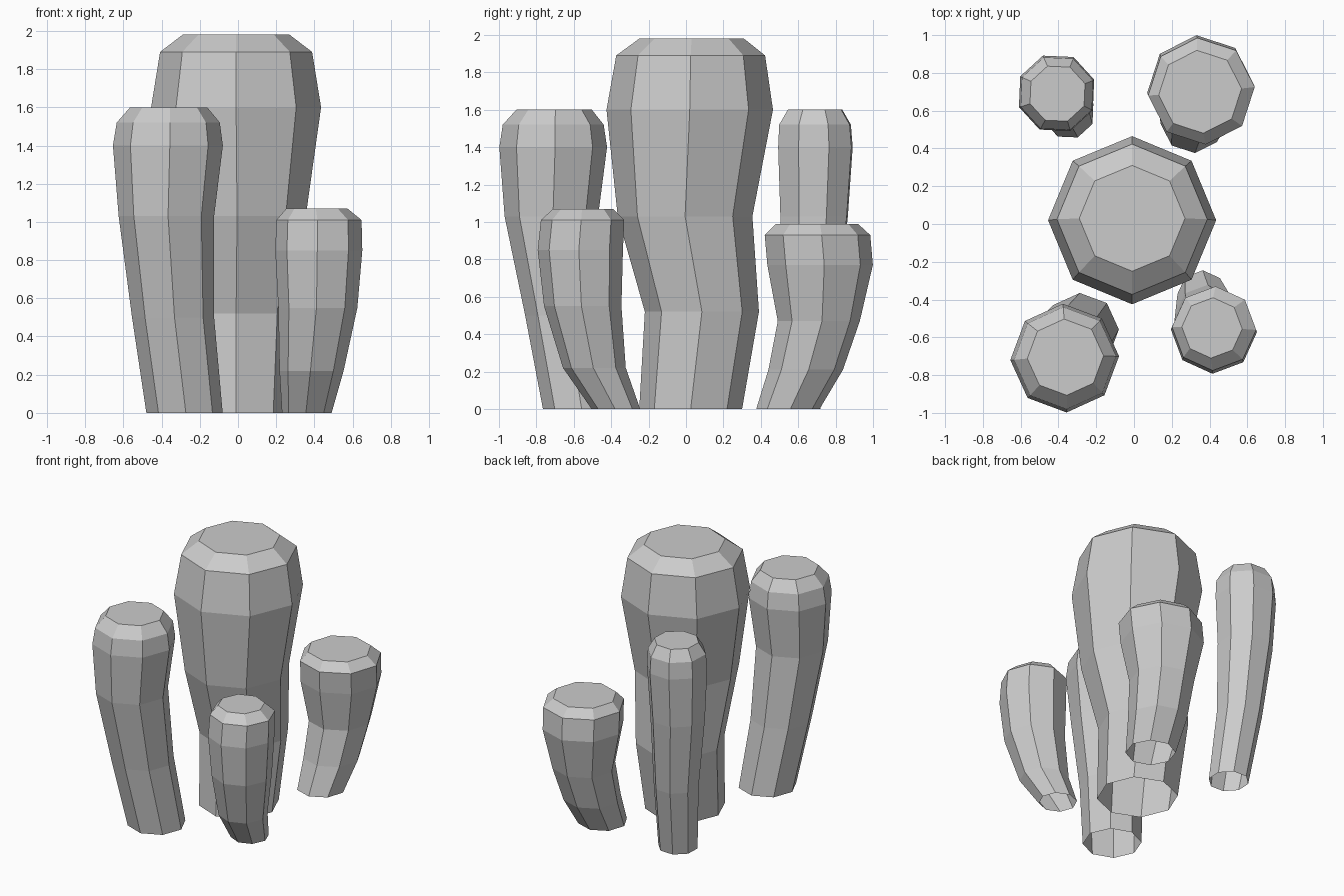
import bpy, bmesh
from math import cos, sin, pi, radians

SIDES = 8


def column(name, turn, rings):
    """Eight-sided lofted column, open below, flat cap on top.
    Each ring is (centre x, centre y, z, radius)."""
    bm = bmesh.new()
    loops = []
    for cx, cy, z, r in rings:
        loops.append([bm.verts.new((cx + r * cos(radians(turn) + 2 * pi * i / SIDES),
                                    cy + r * sin(radians(turn) + 2 * pi * i / SIDES), z))
                      for i in range(SIDES)])
    for low, high in zip(loops, loops[1:]):
        for i in range(SIDES):
            j = (i + 1) % SIDES
            bm.faces.new((low[i], low[j], high[j], high[i]))
    bm.faces.new(loops[-1])
    mesh = bpy.data.meshes.new(name)
    bm.to_mesh(mesh)
    bm.free()
    bpy.context.collection.objects.link(bpy.data.objects.new(name, mesh))


# Tall middle column
column("centre_column", 0, [
    (-0.01, 0.025, 0, 0.275), (-0.01, 0.085, 0.52, 0.305), (-0.005, -0.005, 1.03, 0.36),
    (-0.01, 0.02, 1.6, 0.445), (-0.01, 0.025, 1.89, 0.398), (-0.01, 0.03, 1.98, 0.28)])

# Four outer columns leaning outwards
column("front_left_column", 2, [
    (-0.28, -0.565, 0, 0.2), (-0.34, -0.645, 0.5, 0.215), (-0.375, -0.72, 1.03, 0.25),
    (-0.367, -0.71, 1.4, 0.288), (-0.365, -0.71, 1.52, 0.27), (-0.363, -0.705, 1.6, 0.202)])

column("front_right_column", -2, [
    (0.36, -0.375, 0, 0.13), (0.385, -0.49, 0.22, 0.168), (0.418, -0.552, 0.55, 0.207),
    (0.423, -0.565, 0.85, 0.228), (0.424, -0.553, 1.01, 0.223), (0.413, -0.55, 1.07, 0.16)])

column("back_right_column", 4.5, [
    (0.31, 0.545, 0, 0.17), (0.33, 0.64, 0.21, 0.2), (0.35, 0.71, 0.47, 0.22),
    (0.352, 0.717, 0.77, 0.283), (0.357, 0.703, 0.93, 0.283), (0.35, 0.7, 0.99, 0.22)])

column("back_left_column", 20, [
    (-0.345, 0.588, 0, 0.138), (-0.38, 0.66, 0.5, 0.158), (-0.41, 0.685, 1.03, 0.192),
    (-0.41, 0.692, 1.4, 0.212), (-0.408, 0.69, 1.52, 0.204), (-0.405, 0.69, 1.6, 0.155)])
